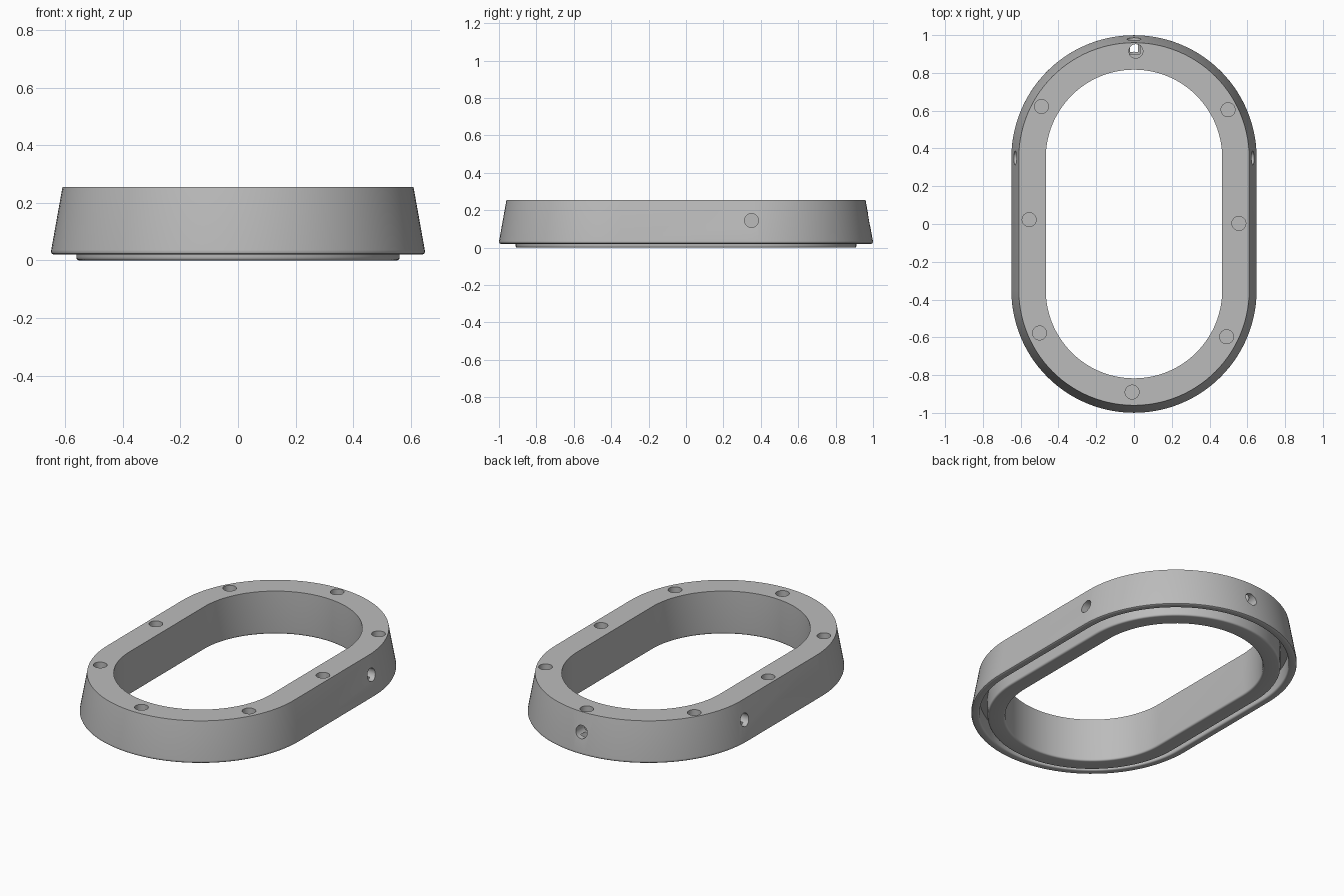
import bpy, bmesh, math
from mathutils import Matrix, Vector

cube = bpy.data.objects.get("Cube")
if cube:
    bpy.data.objects.remove(cube, do_unlink=True)

HALF_STRAIGHT = 0.35
ARC_STEPS = 56
HOLE_RADIUS = 0.037

grey = bpy.data.materials.new("plain grey")
grey.use_nodes = True
grey.diffuse_color = (0.5, 0.5, 0.5, 1)
grey.node_tree.nodes["Principled BSDF"].inputs["Base Color"].default_value = (0.5, 0.5, 0.5, 1)


def make_object(name, bm):
    bmesh.ops.recalc_face_normals(bm, faces=bm.faces)
    mesh = bpy.data.meshes.new(name)
    bm.to_mesh(mesh)
    bm.free()
    mesh.materials.append(grey)
    obj = bpy.data.objects.new(name, mesh)
    bpy.context.collection.objects.link(obj)
    return obj


def stadium_loop(bm, radius, z):
    verts = []
    for side in (1, -1):
        start = 0 if side == 1 else math.pi
        for i in range(ARC_STEPS + 1):
            a = start + math.pi * i / ARC_STEPS
            verts.append(bm.verts.new((radius * math.cos(a),
                                       radius * math.sin(a) + side * HALF_STRAIGHT, z)))
    return verts


def rounded(corner, before, after, size, steps=4):
    """Small quadratic fillet at a profile corner."""
    c, b, a = Vector(corner), Vector(before), Vector(after)
    p, q = c + (b - c).normalized() * size, c + (a - c).normalized() * size
    return [(1 - t) ** 2 * p + 2 * t * (1 - t) * c + t * t * q
            for t in (i / steps for i in range(steps + 1))]


# Cross-section: tapered outer wall, underside groove, lower inner lip
corners = [  # radius, height, fillet
    (0.61, 0.255, 0), (0.652, 0.02, 0.016), (0.605, 0.02, 0.012),
    (0.605, 0.115, 0), (0.562, 0.115, 0), (0.562, 0.0, 0.012),
    (0.467, 0.0, 0.012), (0.467, 0.255, 0)]
profile = []
for i, (r, z, fillet) in enumerate(corners):
    if fillet:
        profile += rounded((r, z), corners[i - 1][:2], corners[i + 1][:2], fillet)
    else:
        profile.append((r, z))

# Sweep the cross-section around the oval
bm = bmesh.new()
loops = [stadium_loop(bm, r, z) for r, z in profile]
for k, low in enumerate(loops):
    high = loops[(k + 1) % len(loops)]
    n = len(low)
    for i in range(n):
        j = (i + 1) % n
        bm.faces.new((low[i], low[j], high[j], high[i]))
ring = make_object("oval_ring", bm)


def drill(name, centre, direction, length):
    """Cut a round blind hole whose cutter is centred on the surface."""
    bm = bmesh.new()
    turn = Vector(direction).to_track_quat('Z', 'Y').to_matrix().to_4x4()
    bmesh.ops.create_cone(bm, cap_ends=True, segments=32, radius1=HOLE_RADIUS,
                          radius2=HOLE_RADIUS, depth=length,
                          matrix=Matrix.Translation(centre) @ turn)
    cutter = make_object(name + "_cutter", bm)
    cutter.hide_render = True
    mod = ring.modifiers.new(name, 'BOOLEAN')
    mod.operation = 'DIFFERENCE'
    mod.solver = 'EXACT'
    mod.object = cutter
    bpy.context.view_layer.objects.active = ring
    bpy.ops.object.modifier_apply(modifier=name)
    bpy.data.objects.remove(cutter, do_unlink=True)


# Blind holes in the top face
top_holes = [(0.01, 0.915), (0.498, 0.605), (0.555, 0.003), (0.49, -0.597),
             (-0.01, -0.89), (-0.5, -0.577), (-0.555, 0.023), (-0.49, 0.622)]
for i, (x, y) in enumerate(top_holes):
    drill("top_hole_%d" % i, (x, y, 0.255), (0, 0, 1), 0.18)

# Side and back holes in the outer wall
for name, centre, direction in (
        ("left_hole", (0.63, 0.35, 0.145), (1, 0, 0)),
        ("right_hole", (-0.63, 0.35, 0.145), (-1, 0, 0)),
        ("back_hole", (0, 0.98, 0.145), (0, 1, 0))):
    drill(name, centre, direction, 0.16)

# Smooth curved walls with crisp rims
bpy.ops.object.select_all(action='DESELECT')
ring.select_set(True)
bpy.context.view_layer.objects.active = ring
bpy.ops.object.shade_smooth_by_angle(angle=math.radians(30))
